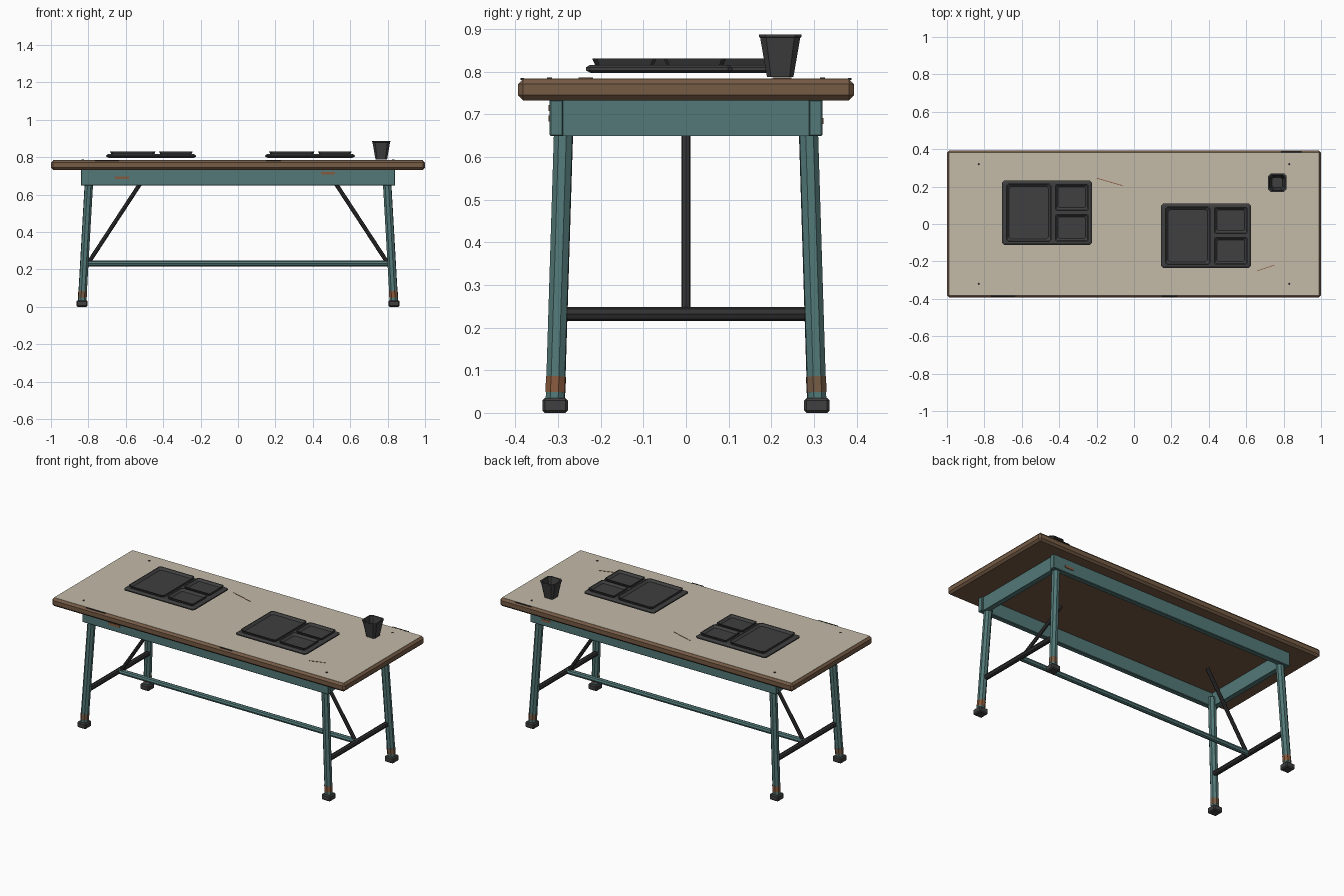
import bpy, bmesh, math
from mathutils import Vector

cube = bpy.data.objects.get("Cube")
if cube:
    bpy.data.objects.remove(cube, do_unlink=True)


def material(name, r, g, b):
    m = bpy.data.materials.new(name)
    m.use_nodes = True
    m.diffuse_color = (r, g, b, 1)
    bsdf = m.node_tree.nodes["Principled BSDF"]
    bsdf.inputs["Base Color"].default_value = (r, g, b, 1)
    bsdf.inputs["Roughness"].default_value = 0.8
    return m


BEIGE = material("beige laminate", 0.55, 0.49, 0.39)
BROWN = material("brown wood", 0.18, 0.105, 0.06)
TEAL = material("teal paint", 0.085, 0.19, 0.185)
STEEL = material("dark steel", 0.03, 0.03, 0.032)
PLASTIC = material("charcoal plastic", 0.05, 0.05, 0.05)
RUST = material("rust", 0.24, 0.1, 0.045)


def finish(bm, name, mat):
    bmesh.ops.recalc_face_normals(bm, faces=bm.faces)
    mesh = bpy.data.meshes.new(name)
    bm.to_mesh(mesh)
    bm.free()
    mesh.materials.append(mat)
    obj = bpy.data.objects.new(name, mesh)
    bpy.context.collection.objects.link(obj)
    return obj


def box(name, centre, size, mat, bevel=0, turn=0):
    bm = bmesh.new()
    bmesh.ops.create_cube(bm, size=1)
    bmesh.ops.scale(bm, vec=size, verts=bm.verts)
    if bevel:
        bmesh.ops.bevel(bm, geom=bm.edges[:], offset=bevel, segments=1, affect='EDGES')
    obj = finish(bm, name, mat)
    obj.location = centre
    obj.rotation_euler.z = turn
    return obj


def tube(name, start, end, radius, mat, sides=8):
    a, b = Vector(start), Vector(end)
    bm = bmesh.new()
    bmesh.ops.create_cone(bm, cap_ends=True, segments=sides, radius1=radius,
                          radius2=radius, depth=(b - a).length)
    obj = finish(bm, name, mat)
    obj.location = (a + b) / 2
    obj.rotation_euler = (b - a).to_track_quat('Z', 'Y').to_euler()
    return obj


def loft(name, centre, rings, mat, corner=0.15):
    """Stack of cut-corner rectangles (half x, half y, z), capped at both ends."""
    bm = bmesh.new()
    loops = []
    for hx, hy, z in rings:
        c = min(hx, hy) * corner
        pts = [(hx, hy - c), (hx - c, hy), (c - hx, hy), (-hx, hy - c),
               (-hx, c - hy), (c - hx, -hy), (hx - c, -hy), (hx, c - hy)]
        loops.append([bm.verts.new((x, y, z)) for x, y in pts])
    for low, high in zip(loops, loops[1:]):
        for i in range(8):
            j = (i + 1) % 8
            bm.faces.new((low[i], low[j], high[j], high[i]))
    bm.faces.new(loops[0])
    bm.faces.new(loops[-1])
    obj = finish(bm, name, mat)
    obj.location = centre
    return obj


# Tabletop with laminate surface
box("tabletop", (0, 0, 0.758), (2, 0.788, 0.05), BROWN, 0.012)
box("laminate_surface", (0, 0, 0.783), (1.976, 0.764, 0.003), BEIGE)

# Apron frame
for s in (-1, 1):
    box("long_apron", (0, s * 0.304, 0.692), (1.68, 0.032, 0.086), TEAL, 0.003)
    box("end_apron", (s * 0.815, 0, 0.692), (0.032, 0.58, 0.086), TEAL)

# Splayed legs with worn bands, feet and tabletop screws
for sx in (-1, 1):
    for sy in (-1, 1):
        top = Vector((sx * 0.795, sy * 0.286, 0.7))
        bottom = Vector((sx * 0.834, sy * 0.307, 0.02))

        def along(z):
            return bottom.lerp(top, (z - bottom.z) / (top.z - bottom.z))

        tube("leg", bottom, top, 0.0235, TEAL)
        tube("worn_band", along(0.048), along(0.085), 0.0245, RUST if sx * sy < 0 else BROWN)
        box("foot", (sx * 0.834, sy * 0.307, 0.0175), (0.06, 0.06, 0.035), PLASTIC, 0.006)
        tube("screw", (sx * 0.83, sy * 0.32, 0.782), (sx * 0.83, sy * 0.32, 0.787), 0.006, STEEL)

# Stretchers and diagonal braces
tube("long_stretcher", (-0.81, 0, 0.232), (0.81, 0, 0.232), 0.016, TEAL)
for s in (-1, 1):
    tube("end_stretcher", (s * 0.815, -0.29, 0.232), (s * 0.815, 0.29, 0.232), 0.016, STEEL)
    tube("diagonal_brace", (s * 0.8, 0, 0.235), (s * 0.522, 0, 0.66), 0.011, STEEL)

# Meal trays: a slab with three raised open compartments
compartments = [(-0.0975, 0, 0.122, 0.157), (0.1325, 0.0825, 0.09, 0.072),
                (0.1325, -0.08, 0.09, 0.074)]
for tx, ty in ((-0.465, 0.06), (0.385, -0.063)):
    loft("tray", (tx, ty, 0), [(0.228, 0.16, 0.797), (0.24, 0.172, 0.803),
                               (0.24, 0.172, 0.81), (0.23, 0.162, 0.816)], PLASTIC, 0.06)
    for dx, dy, hx, hy in compartments:
        loft("tray_compartment", (tx + dx, ty + dy, 0),
             [(hx - 0.008, hy - 0.008, 0.813), (hx, hy, 0.831), (hx - 0.005, hy - 0.005, 0.831),
              (hx - 0.017, hy - 0.017, 0.819)], PLASTIC, 0.1)

# Open tapered cup
loft("cup", (0.766, 0.221, 0), [(0.031, 0.031, 0.788), (0.047, 0.047, 0.88),
                                (0.05, 0.05, 0.882), (0.05, 0.05, 0.887),
                                (0.042, 0.042, 0.887), (0.027, 0.027, 0.795)], PLASTIC, 0.3)

# Scratches on the surface
for x, y, length, turn in ((-0.13, 0.225, 0.145, -0.28), (0.705, -0.235, 0.095, 0.32)):
    box("scratch", (x, y, 0.785), (length, 0.004, 0.002), RUST, turn=turn)

# Chipped edges of the tabletop
for x, s, length in ((-0.7, -1, 0.13), (0.19, -1, 0.08), (0.84, 1, 0.11)):
    box("edge_chip", (x, s * 0.384, 0.783), (length, 0.009, 0.004), STEEL)

# Rust chips on the long aprons
for x, s, z, length in ((-0.62, -1, 0.69, 0.075), (0.48, -1, 0.715, 0.075), (0.73, 1, 0.685, 0.06)):
    box("apron_chip", (x, s * 0.321, z), (length, 0.004, 0.014), RUST)
